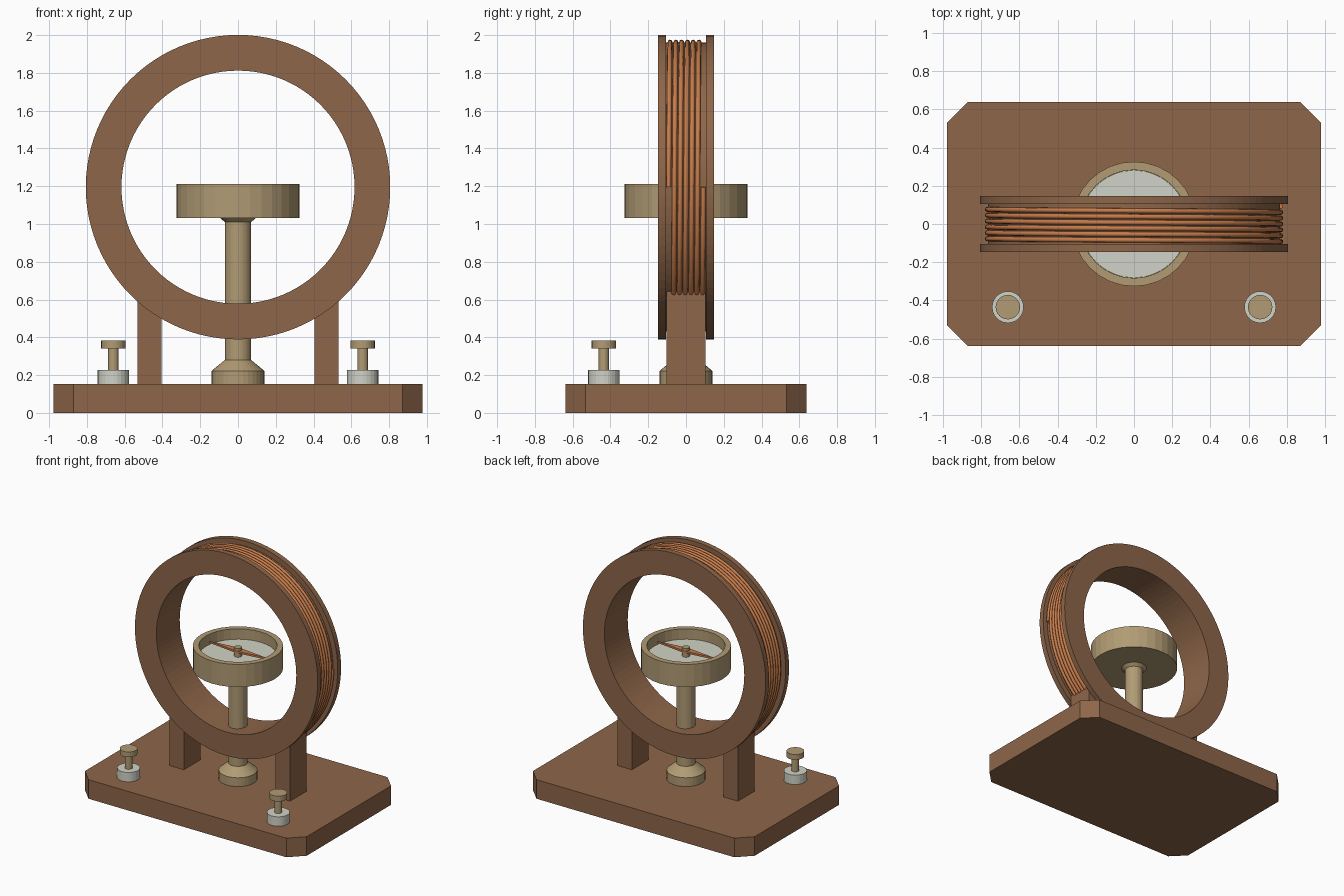
import bpy, bmesh
from math import cos, sin, pi, radians
from mathutils import Matrix

cube = bpy.data.objects.get("Cube")
if cube:
    bpy.data.objects.remove(cube, do_unlink=True)


def material(name, rgb):
    m = bpy.data.materials.new(name)
    m.use_nodes = True
    m.diffuse_color = (*rgb, 1)
    m.node_tree.nodes["Principled BSDF"].inputs["Base Color"].default_value = (*rgb, 1)
    return m


wood = material("brown wood", (0.27, 0.133, 0.067))
brass = material("dull brass", (0.44, 0.33, 0.175))
white = material("off white", (0.64, 0.65, 0.57))
copper = material("copper", (0.56, 0.2, 0.07))


def finish(name, bm, mat):
    bmesh.ops.recalc_face_normals(bm, faces=bm.faces)
    mesh = bpy.data.meshes.new(name)
    bm.to_mesh(mesh)
    bm.free()
    mesh.materials.append(mat)
    ob = bpy.data.objects.new(name, mesh)
    bpy.context.collection.objects.link(ob)
    return ob


def lathe(name, profile, mat, segs=32, loc=(0, 0, 0), rot=None, closed=False):
    """Spin (radius, height) points about z; a closed profile makes a ring."""
    bm = bmesh.new()
    rings = [[bm.verts.new((r * cos(2 * pi * i / segs), r * sin(2 * pi * i / segs), h))
              for i in range(segs)] for r, h in profile]
    pairs = list(zip(rings, rings[1:]))
    if closed:
        pairs.append((rings[-1], rings[0]))
    else:
        bm.faces.new(rings[0])
        bm.faces.new(rings[-1])
    for a, b in pairs:
        for i in range(segs):
            j = (i + 1) % segs
            bm.faces.new((a[i], a[j], b[j], b[i]))
    if rot:
        bm.transform(rot)
    bm.transform(Matrix.Translation(loc))
    return finish(name, bm, mat)


def prism(name, outline, z0, z1, mat, loc=(0, 0, 0)):
    """Extrude a flat outline upward."""
    bm = bmesh.new()
    face = bm.faces.new([bm.verts.new((x, y, z0)) for x, y in outline])
    top = bmesh.ops.extrude_face_region(bm, geom=[face])["geom"]
    bmesh.ops.translate(bm, vec=(0, 0, z1 - z0),
                        verts=[v for v in top if isinstance(v, bmesh.types.BMVert)])
    bm.transform(Matrix.Translation(loc))
    return finish(name, bm, mat)


# Base board with clipped corners
W, D, C, TOP = 0.978, 0.637, 0.106, 0.152
prism("base_board", [(-W + C, -D), (W - C, -D), (W, -D + C), (W, D - C),
                     (W - C, D), (-W + C, D), (-W, D - C), (-W, -D + C)], 0, TOP, wood)

# Grooved wooden ring standing upright
CZ = 1.195
lathe("coil_ring", [(0.617, -0.147), (0.806, -0.147), (0.806, -0.105), (0.765, -0.105),
                    (0.765, 0.105), (0.806, 0.105), (0.806, 0.147), (0.617, 0.147)],
      wood, 96, (0, 0, CZ), Matrix.Rotation(radians(90), 4, "X"), closed=True)

# Copper wire wound in the groove
TURNS, STEPS = 6, 64
curve = bpy.data.curves.new("wire_winding", "CURVE")
curve.dimensions = "3D"
curve.bevel_depth = 0.013
curve.bevel_resolution = 2
curve.use_fill_caps = True
wire = curve.splines.new("POLY")
count = TURNS * STEPS
wire.points.add(count)
for i, p in enumerate(wire.points):
    a = 2 * pi * i / STEPS
    p.co = (0.768 * cos(a), -0.092 + 0.184 * i / count, CZ + 0.768 * sin(a), 1)
curve.materials.append(copper)
bpy.context.collection.objects.link(bpy.data.objects.new("wire_winding", curve))

# Posts and terminals on each side
for side, s in (("left", 1), ("right", -1)):
    prism(side + "_post", [(-0.063, -0.104), (0.063, -0.104), (0.063, 0.104), (-0.063, 0.104)],
          TOP, 0.643, wood, (s * 0.468, 0, 0))
    spot = (s * 0.66, -0.435, 0)
    lathe(side + "_terminal_collar", [(0.083, TOP), (0.083, 0.227)], white, 24, spot)
    lathe(side + "_terminal_screw", [(0.028, 0.22), (0.028, 0.34), (0.064, 0.34),
                                     (0.064, 0.382)], brass, 24, spot)

# Turned column and compass bowl
lathe("column", [(0.14, TOP), (0.14, 0.222), (0.07, 0.28), (0.07, 1.01), (0.098, 1.035)], brass, 32)
lathe("compass_bowl", [(0.326, 1.032), (0.326, 1.212), (0.283, 1.212), (0.283, 1.12)], brass, 32)
lathe("compass_dial", [(0.282, 1.115), (0.282, 1.13)], white, 32)

# Needle on its pivot
lathe("needle_pivot", [(0.028, 1.13), (0.028, 1.2)], brass, 16)
prism("compass_needle", [(-0.25, 0), (0, -0.03), (0.25, 0), (0, 0.03)], 1.165, 1.18, copper)
